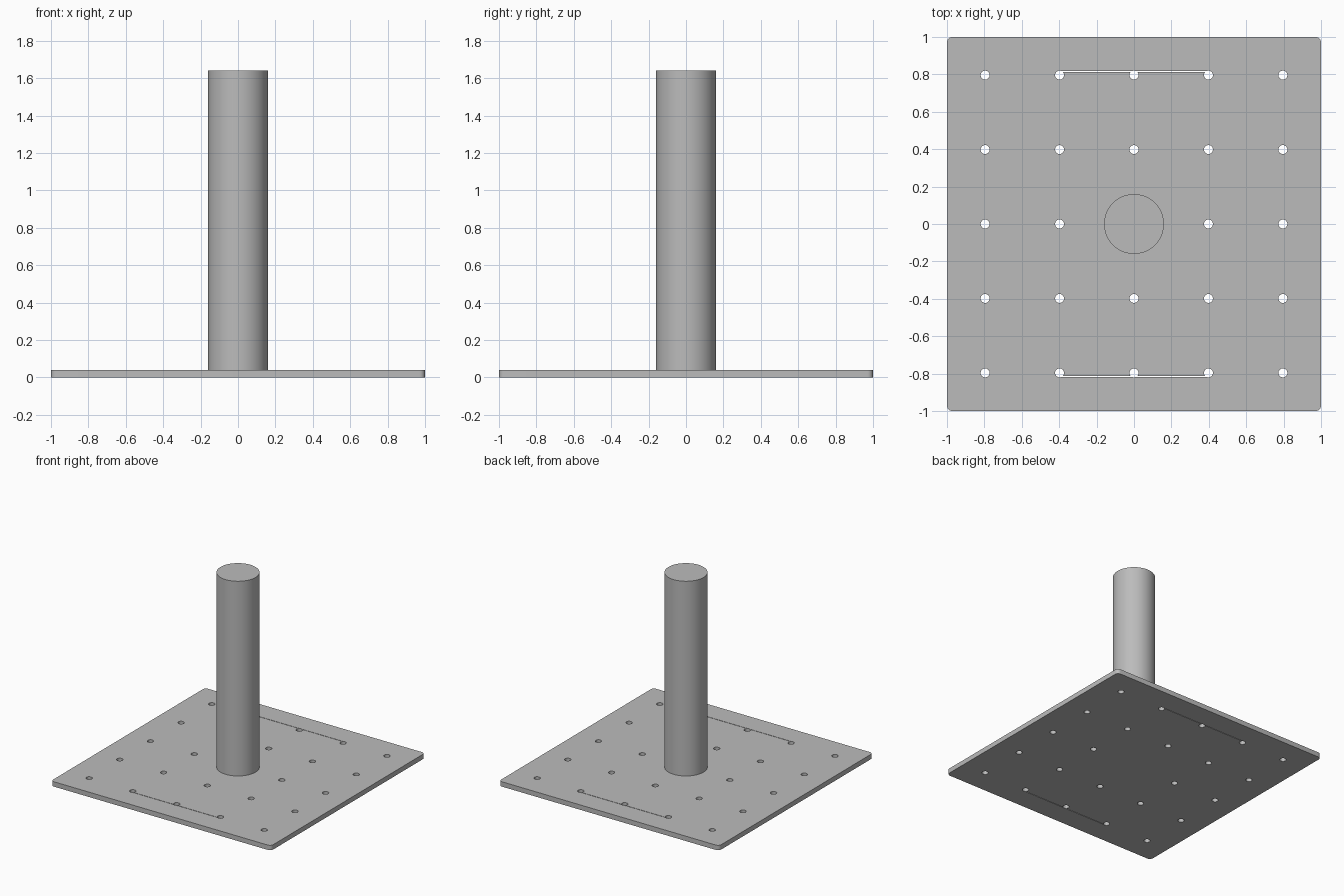
import bpy
import bmesh
from mathutils import Matrix, Vector

default = bpy.data.objects.get("Cube")
if default:
    bpy.data.objects.remove(default, do_unlink=True)

PLATE_T = 0.04
POST_R, POST_TOP = 0.16, 1.64
PITCH, HOLE_R = 0.398, 0.024
SLOT_W = 0.004

grey = bpy.data.materials.new("steel grey")
grey.use_nodes = True
colour = (0.5, 0.5, 0.5, 1)
grey.diffuse_color = colour
grey.node_tree.nodes["Principled BSDF"].inputs["Base Color"].default_value = colour


def make_object(name, bm):
    bmesh.ops.recalc_face_normals(bm, faces=bm.faces)
    mesh = bpy.data.meshes.new(name)
    bm.to_mesh(mesh)
    bm.free()
    mesh.materials.append(grey)
    obj = bpy.data.objects.new(name, mesh)
    bpy.context.collection.objects.link(obj)
    return obj


def add_box(bm, size, centre):
    matrix = Matrix.Translation(centre) @ Matrix.Diagonal((*size, 1))
    bmesh.ops.create_cube(bm, size=1, matrix=matrix)


def add_cylinder(bm, radius, height, centre, sides):
    bmesh.ops.create_cone(bm, cap_ends=True, segments=sides, radius1=radius,
                          radius2=radius, depth=height,
                          matrix=Matrix.Translation(centre))


def activate(obj):
    bpy.ops.object.select_all(action="DESELECT")
    obj.select_set(True)
    bpy.context.view_layer.objects.active = obj


def cut(target, cutter):
    cutter.hide_render = True
    mod = target.modifiers.new("cut", "BOOLEAN")
    mod.operation = "DIFFERENCE"
    mod.solver = "EXACT"
    mod.object = cutter
    activate(target)
    bpy.ops.object.modifier_apply(modifier=mod.name)
    bpy.data.objects.remove(cutter, do_unlink=True)


# Base plate with rounded corners
bm = bmesh.new()
add_box(bm, (2, 2, PLATE_T), Vector((0, 0, PLATE_T / 2)))
corners = [e for e in bm.edges
           if abs(e.verts[0].co.z - e.verts[1].co.z) > PLATE_T / 2]
bmesh.ops.bevel(bm, geom=corners, offset=0.03, segments=6, profile=0.5,
                affect="EDGES")
plate = make_object("base_plate", bm)

# Grid of bolt holes, leaving out the one under the post
bm = bmesh.new()
for i in range(-2, 3):
    for j in range(-2, 3):
        if (i, j) != (0, 0):
            add_cylinder(bm, HOLE_R, 0.2, Vector((i * PITCH, j * PITCH, 0)), 32)
cut(plate, make_object("hole_cutter", bm))

# Thin slots along the outer side of the front and back hole rows
bm = bmesh.new()
for side in (-1, 1):
    y = side * (2 * PITCH + HOLE_R - SLOT_W)
    add_box(bm, (2 * PITCH, SLOT_W, 0.2), Vector((0, y, 0)))
cut(plate, make_object("slot_cutter", bm))

# Round post standing on the plate
bm = bmesh.new()
add_cylinder(bm, POST_R, POST_TOP - PLATE_T,
             Vector((0, 0, (POST_TOP + PLATE_T) / 2)), 64)
post = make_object("post", bm)

for obj in (plate, post):
    activate(obj)
    bpy.ops.object.shade_smooth_by_angle(angle=0.5)
